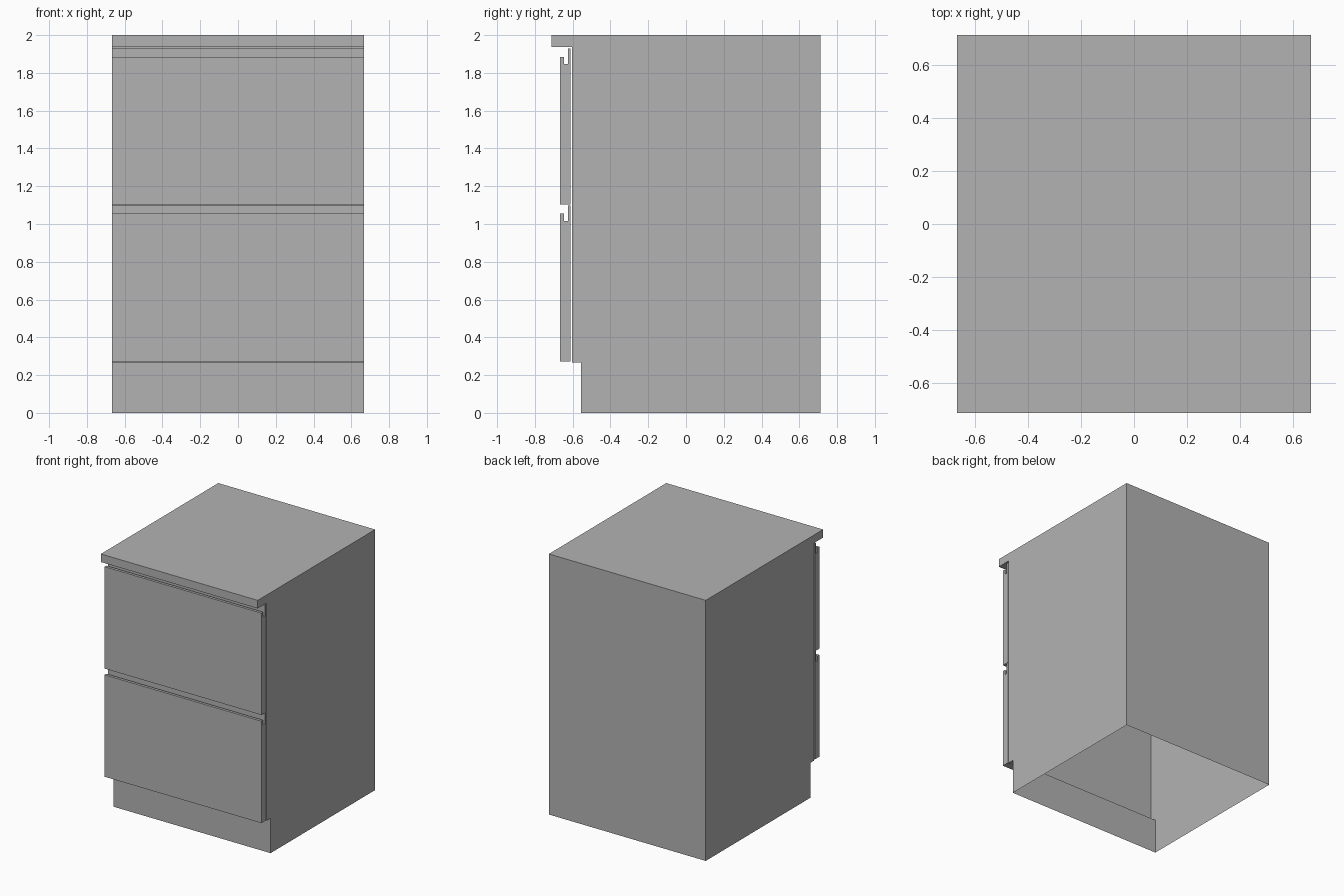
import bpy, bmesh

if "Cube" in bpy.data.objects:
    bpy.data.objects.remove(bpy.data.objects["Cube"])

HALF_W = 0.666

grey = bpy.data.materials.new("plain_grey")
grey.diffuse_color = (0.45, 0.45, 0.45, 1)
grey.use_nodes = True
grey.node_tree.nodes["Principled BSDF"].inputs["Base Color"].default_value = grey.diffuse_color


def prism(name, profile, open_last=False):
    """Extrude a (y, z) profile across the width; open_last skips the closing edge."""
    bm = bmesh.new()
    left = [bm.verts.new((-HALF_W, y, z)) for y, z in profile]
    right = [bm.verts.new((HALF_W, y, z)) for y, z in profile]
    n = len(profile)
    bm.faces.new(left)
    bm.faces.new(right[::-1])
    for i in range(n - 1 if open_last else n):
        j = (i + 1) % n
        bm.faces.new((left[j], left[i], right[i], right[j]))
    bmesh.ops.recalc_face_normals(bm, faces=bm.faces)
    # make sure the shell faces outwards (left cap must point to -x)
    bm.faces.ensure_lookup_table()
    bm.normal_update()
    if bm.faces[0].normal.x > 0:
        bmesh.ops.reverse_faces(bm, faces=bm.faces)
    me = bpy.data.meshes.new(name)
    bm.to_mesh(me)
    bm.free()
    me.materials.append(grey)
    ob = bpy.data.objects.new(name, me)
    bpy.context.collection.objects.link(ob)
    return ob


# cabinet shell: worktop overhang, body and toe kick, open underneath
prism("cabinet_body", [
    (-0.556, 0), (-0.556, 0.268), (-0.604, 0.268), (-0.604, 1.938),
    (-0.712, 1.938), (-0.712, 2.0), (0.712, 2.0), (0.712, 0),
], open_last=True)

# drawer fronts with a grooved finger pull along the top edge
for name, z in (("lower_drawer_front", 0.273), ("upper_drawer_front", 1.103)):
    prism(name, [(y, z + h) for y, h in (
        (-0.667, 0), (-0.667, 0.782), (-0.646, 0.782), (-0.646, 0.744),
        (-0.626, 0.744), (-0.626, 0.826), (-0.612, 0.826), (-0.612, 0),
    )])
